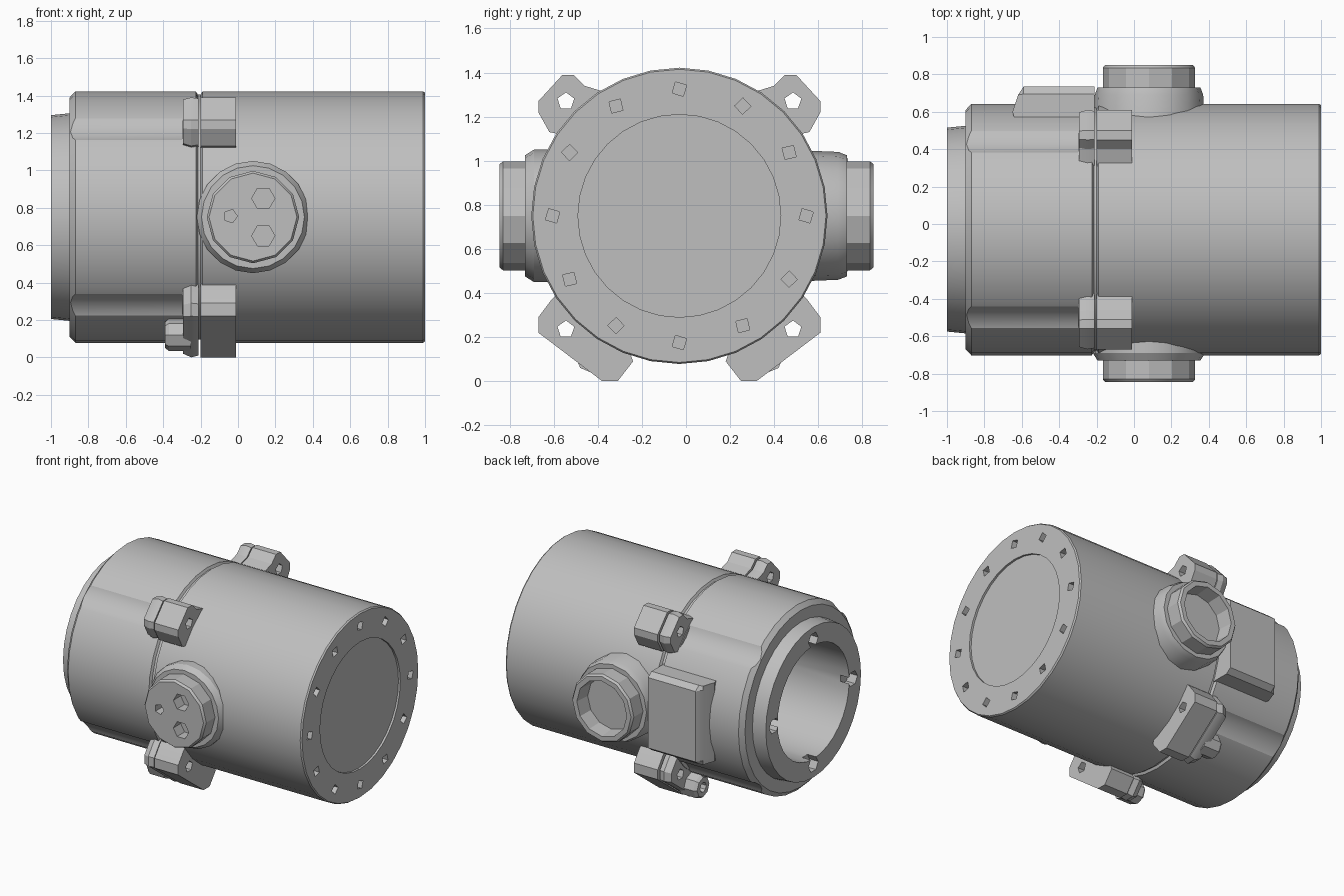
import bpy, bmesh, math
from mathutils import Vector

if "Cube" in bpy.data.objects:
    bpy.data.objects.remove(bpy.data.objects["Cube"], do_unlink=True)

CY, CZ = -0.03, 0.75   # housing axis runs along x through this point
GX = 0.08              # side ports are centred on this x

metal = bpy.data.materials.new("grey_metal")
metal.use_nodes = True
grey = (0.52, 0.52, 0.52, 1)
metal.diffuse_color = grey
metal.node_tree.nodes["Principled BSDF"].inputs["Base Color"].default_value = grey


def loft(name, rings):
    """Skin matching rings of points and cap both ends."""
    bm = bmesh.new()
    loops = [[bm.verts.new(p) for p in ring] for ring in rings]
    n = len(loops[0])
    for a, b in zip(loops, loops[1:]):
        for i in range(n):
            j = (i + 1) % n
            bm.faces.new((a[i], a[j], b[j], b[i]))
    bm.faces.new(loops[0])
    bm.faces.new(loops[-1])
    bmesh.ops.recalc_face_normals(bm, faces=bm.faces)
    mesh = bpy.data.meshes.new(name)
    bm.to_mesh(mesh)
    bm.free()
    mesh.materials.append(metal)
    ob = bpy.data.objects.new(name, mesh)
    bpy.context.collection.objects.link(ob)
    return ob


def circle(n, r, turn=0.0):
    return [(r * math.cos(turn + math.tau * i / n), r * math.sin(turn + math.tau * i / n))
            for i in range(n)]


def turned_x(name, profile, n=32, y=CY, z=CZ, turn=0.0):
    return loft(name, [[(x, y + u, z + v) for u, v in circle(n, r, turn)] for x, r in profile])


def turned_y(name, profile, n, x=GX, z=CZ, turn=0.0):
    return loft(name, [[(x + u, y, z + v) for u, v in circle(n, r, turn)] for y, r in profile])


def carve(ob, cutters):
    """Cut the helpers out of the part, then discard them."""
    for c in cutters:
        c.hide_render = True
        m = ob.modifiers.new("cut", "BOOLEAN")
        m.operation, m.solver, m.object = "DIFFERENCE", "EXACT", c
    bake(ob)
    for c in cutters:
        bpy.data.objects.remove(c, do_unlink=True)


def bake(ob):
    dg = bpy.context.evaluated_depsgraph_get()
    dg.update()
    mesh = bpy.data.meshes.new_from_object(ob.evaluated_get(dg))
    ob.modifiers.clear()
    ob.data = mesh


parts = []

# Main housing with a shallow end disc and twelve bolt holes
housing = turned_x("main_housing", [(-0.21, 0.655), (-0.2, 0.655), (-0.19, 0.672), (0.99, 0.672),
                                    (1, 0.665), (1, 0.46), (0.985, 0.46)])
holes = []
for i in range(12):
    a = math.tau * i / 12
    holes.append(turned_x("hole_cutter", [(0.95, 0.037), (1.05, 0.037)], 4,
                          CY + 0.575 * math.cos(a), CZ + 0.575 * math.sin(a), a + 0.5))
carve(housing, holes)
parts.append(housing)

# Open end cover with collar, collar notches and diagonal grooves
cover = turned_x("end_cover", [(-0.3, 0.41), (-1, 0.41), (-1, 0.545), (-0.9, 0.555), (-0.9, 0.64),
                               (-0.87, 0.672), (-0.225, 0.672), (-0.215, 0.655), (-0.21, 0.655)])
cuts = []
for i in range(4):
    a = math.tau * i / 4
    cuts.append(turned_x("notch_cutter", [(-1.05, 0.055), (-0.93, 0.055)], 6,
                         CY + 0.45 * math.cos(a), CZ + 0.45 * math.sin(a)))
    a += math.tau / 8
    cuts.append(turned_x("groove_cutter", [(-0.95, 0.2), (-0.3, 0.2)], 24,
                         CY + 0.845 * math.cos(a), CZ + 0.845 * math.sin(a)))
carve(cover, cuts)
parts.append(cover)

# Bolted lugs: upper ears and lower feet, mirrored front to back
ear = [(0.3, 1.3), (0.43, 1.34), (0.48, 1.39), (0.53, 1.39), (0.64, 1.27), (0.64, 1.22),
       (0.59, 1.13), (0.45, 1.1)]
foot = [(0.5, 0.45), (0.58, 0.37), (0.64, 0.29), (0.64, 0.22), (0.35, 0), (0.28, 0),
        (0.21, 0.09), (0.25, 0.2)]


def lug(name, outline, side, stations, hole_z):
    mid = sum((Vector(p) for p in outline), Vector((0, 0))) / len(outline)
    rings = []
    for x, s in stations:
        pts = [mid + (Vector(p) - mid) * s for p in outline]
        rings.append([(x, CY + side * p.x, p.y) for p in pts])
    ob = loft(name, rings)
    carve(ob, [turned_x("lug_cutter", [(-0.5, 0.04), (0.1, 0.04)], 5,
                        CY + side * 0.515, hole_z, 0.3)])
    parts.append(ob)


for side, end in ((-1, "front"), (1, "back")):
    for outline, kind, hole_z in ((ear, "upper_lug", 1.27), (foot, "lower_foot", 0.235)):
        lug(f"{end}_{kind}_housing", outline, side, [(-0.2, 1), (-0.01, 1)], hole_z)
        lug(f"{end}_{kind}_cover", outline, side,
            [(-0.295, 0.9), (-0.25, 1), (-0.21, 0.95)], hole_z)
    # Small hollow boss behind each foot
    parts.append(turned_x(f"{end}_foot_boss",
                          [(-0.34, 0.035), (-0.39, 0.035), (-0.39, 0.07), (-0.37, 0.085),
                           (-0.25, 0.085)], 8, CY + side * 0.39, 0.12))

# Front port: round flange and a plug with three sockets
parts.append(turned_y("front_flange", [(-0.5, 0.3), (-0.69, 0.3), (-0.73, 0.275)], 20))
plug = turned_y("front_plug", [(-0.6, 0.247), (-0.83, 0.247), (-0.845, 0.235)], 12)
carve(plug, [turned_y("socket_cutter", [(-0.9, r), (-0.76, r)], n, x, z)
             for x, z, r, n in ((0.135, 0.85, 0.062, 6), (0.135, 0.65, 0.062, 6),
                                (-0.04, 0.755, 0.037, 5))])
parts.append(plug)

# Back port: flange and an open threaded neck
parts.append(turned_y("back_flange", [(0.45, 0.3), (0.69, 0.29), (0.73, 0.275)], 16))
parts.append(turned_y("back_neck", [(0.74, 0.19), (0.85, 0.2), (0.85, 0.235), (0.835, 0.247),
                                    (0.6, 0.247)], 12))

# Raised terminal pad on the back of the cover
pad = [(-0.21, 0.5), (-0.21, 0.735), (-0.59, 0.735), (-0.62, 0.69), (-0.65, 0.6), (-0.62, 0.5)]
parts.append(loft("terminal_pad", [[(x, y - inset if y > 0.7 else y, z) for x, y in pad]
                                   for z, inset in ((0.47, 0.04), (0.5, 0), (1.01, 0), (1.04, 0.04))]))

# Smooth round walls while keeping crisp edges
bpy.ops.object.select_all(action="DESELECT")
for ob in parts:
    ob.select_set(True)
bpy.context.view_layer.objects.active = parts[0]
bpy.ops.object.shade_smooth_by_angle(angle=math.radians(25))
